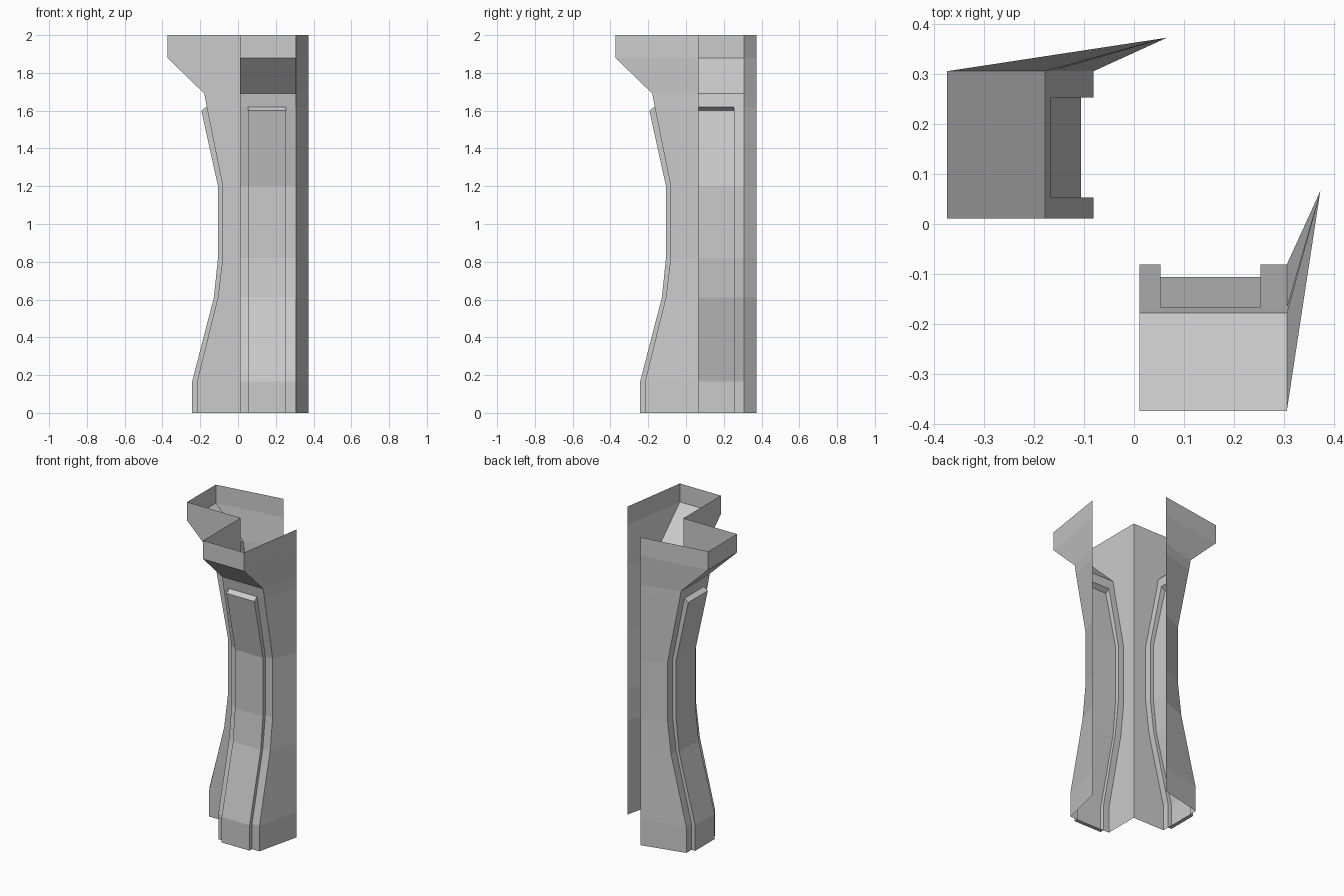
import bpy, bmesh

if "Cube" in bpy.data.objects:
    bpy.data.objects.remove(bpy.data.objects["Cube"])

# Arm profiles as (depth, height), listed from top to bottom
FRAME = [(-.374, 2), (-.374, 1.88), (-.178, 1.69), (-.166, 1.62), (-.081, 1.2),
         (-.081, .82), (-.107, .61), (-.217, .165), (-.217, 0)]
PANEL = [(-.166, 1.62), (-.194, 1.6), (-.106, 1.2), (-.106, .82),
         (-.128, .61), (-.243, .165), (-.243, 0)]
X0, A, B, X1 = .011, .053, .253, .306   # arm sides and raised panel sides


def at(x, profile):
    return [(x, y, z) for y, z in profile]


def upright(x, y):
    return [(x, y, z) for _, z in FRAME]


def ribbon(bm, left, right, swap):
    """Quads between two matching lines; swap mirrors across the x=y diagonal."""
    for i in range(len(left) - 1):
        pts = [left[i], left[i + 1], right[i + 1], right[i]]
        if swap:
            pts = [(y, x, z) for x, y, z in reversed(pts)]
        bm.faces.new([bm.verts.new(p) for p in pts])


def make(name, ribbons, swap):
    bm = bmesh.new()
    for left, right in ribbons:
        ribbon(bm, left, right, swap)
    bmesh.ops.remove_doubles(bm, verts=bm.verts, dist=1e-4)
    me = bpy.data.meshes.new(name)
    bm.to_mesh(me)
    bm.free()
    bpy.context.collection.objects.link(bpy.data.objects.new(name, me))


for side, swap in (("front", False), ("left", True)):
    # Open shell: front strips, overhanging head, inner wall and skewed outer wall
    make(side + "_pillar_shell", [
        (at(X0, FRAME), at(A, FRAME)),
        (at(A, FRAME[:4]), at(B, FRAME[:4])),
        (at(B, FRAME), at(X1, FRAME)),
        (upright(X0, X0), at(X0, FRAME)),
        (at(X1, FRAME), upright(.373, .066)),
    ], swap)
    # Raised panel: face, two edges and foot
    base, rim = FRAME[3:], PANEL[1:]
    foot = [rim[-1], base[-1]]
    make(side + "_raised_panel", [
        (at(A, PANEL), at(B, PANEL)),
        (at(A, base), at(A, rim)),
        (at(B, rim), at(B, base)),
        (at(A, foot), at(B, foot)),
    ], swap)
